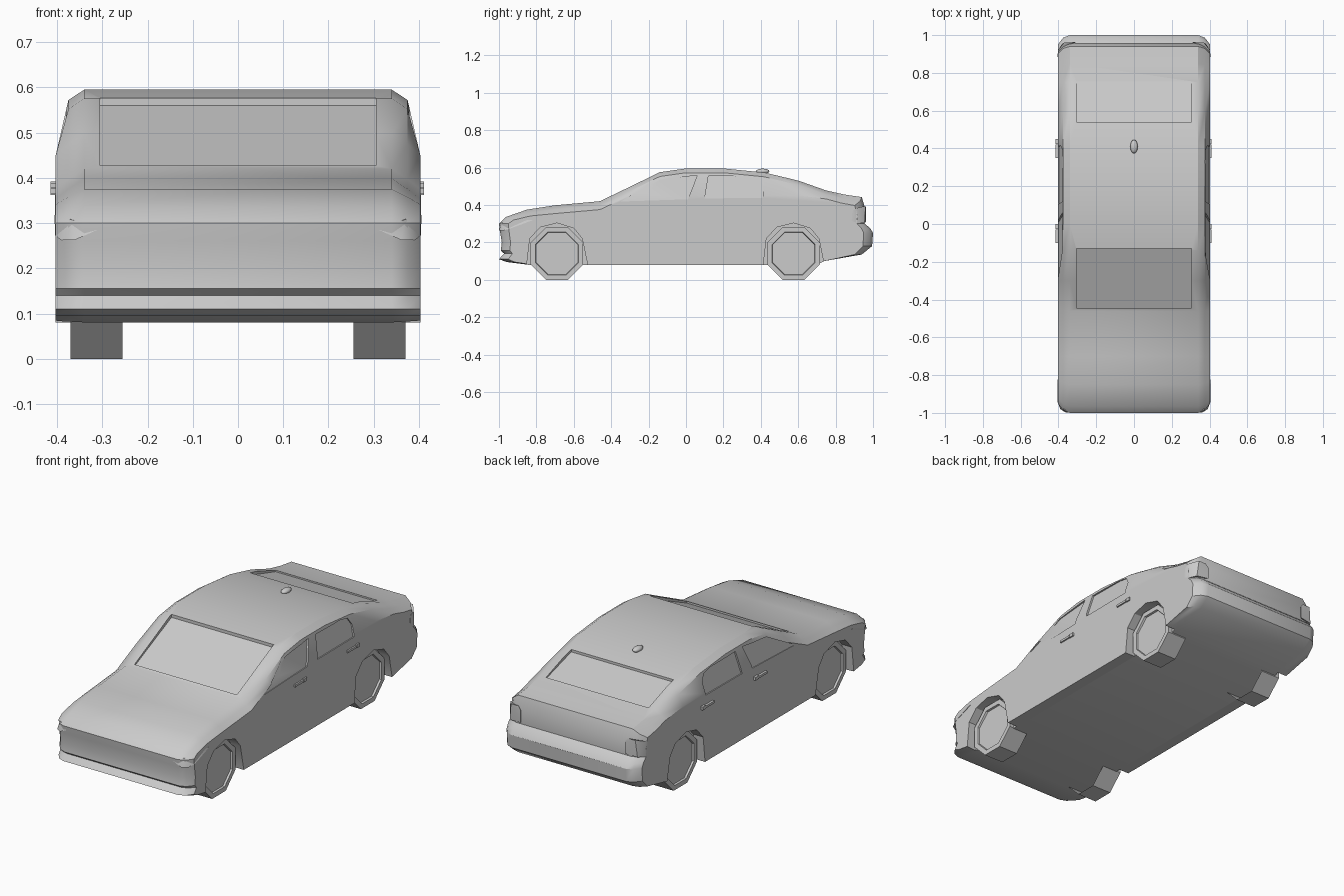
import bpy, bmesh
from math import sin, cos, pi, radians

if "Cube" in bpy.data.objects:
    bpy.data.objects.remove(bpy.data.objects["Cube"])


def make(name, bm, smooth=None):
    bmesh.ops.recalc_face_normals(bm, faces=bm.faces)
    me = bpy.data.meshes.new(name)
    bm.to_mesh(me)
    bm.free()
    ob = bpy.data.objects.new(name, me)
    bpy.context.collection.objects.link(ob)
    if smooth:
        activate(ob)
        bpy.ops.object.shade_smooth_by_angle(angle=radians(smooth))
    return ob


def activate(ob):
    bpy.ops.object.select_all(action='DESELECT')
    ob.select_set(True)
    bpy.context.view_layer.objects.active = ob


def loft(bm, rings, caps=True):
    vs = [[bm.verts.new(p) for p in r] for r in rings]
    n = len(vs[0])
    for a, b in zip(vs, vs[1:]):
        for i in range(n):
            bm.faces.new((a[i], a[(i + 1) % n], b[(i + 1) % n], b[i]))
    if caps:
        bm.faces.new(vs[0][::-1])
        bm.faces.new(vs[-1])


def prism(pts, inner, outer):
    # side profile (y, z) extruded between x = inner(z) and x = outer
    bm = bmesh.new()
    loft(bm, [[(inner(z), y, z) for y, z in pts], [(outer, y, z) for y, z in pts]])
    return bm


def cut(target, bm):
    cutter = make("cutter", bm)
    cutter.hide_render = True
    m = target.modifiers.new("cut", 'BOOLEAN')
    m.operation, m.solver, m.object = 'DIFFERENCE', 'EXACT', cutter
    activate(target)
    bpy.ops.object.modifier_apply(modifier=m.name)
    bpy.data.objects.remove(cutter)


# body: side profile lofted across the width, shrinking towards the flanks
profile = [(-1, .11), (-.972, .14), (-.99, .155), (-.985, .2), (-.995, .26), (-1, .30), (-.965, .335),
           (-.85, .375), (-.7, .398), (-.46, .42), (-.3, .497), (-.14, .575), (0, .595),
           (.2, .595), (.42, .573), (.6, .53), (.75, .477), (.85, .455), (.94, .442),
           (.958, .38), (.955, .30), (.985, .275), (1, .25), (.995, .18), (.94, .135),
           (.74, .10), (.7, .08), (-.84, .08), (-.96, .095)]


def body_slice(x, drop, cap, pull):
    out = []
    for y, z in profile:
        z = min(z - drop * max(0, min(1, (z - .3) / .1)), cap)
        y -= pull * max(0, (abs(y) - .75) / .25) * (1 if y > 0 else -1)
        out.append((x, y, z))
    return out


settings = [(.34, 0, 1, 0), (.375, .023, 1, .014), (.403, .045, .45, .05)]
bm = bmesh.new()
loft(bm, [body_slice(-x, d, c, p) for x, d, c, p in settings[::-1]] +
     [body_slice(x, d, c, p) for x, d, c, p in settings])
body = make("car_body", bm)

# wheel arches and side window recesses
arch = [(-.165, .05), (-.145, .22), (-.09, .28), (0, .303), (.09, .275), (.135, .22), (.17, .05)]
front_window = [(-.35, .418), (-.14, .535), (.06, .558), (.01, .43)]
rear_window = [(.10, .435), (.12, .556), (.33, .552), (.39, .54), (.415, .50), (.41, .437)]
for s in (-1, 1):
    for cy in (-.69, .575):
        cut(body, prism([(cy + y, z) for y, z in arch], lambda z: s * .345, s * .5))
    for win in (front_window, rear_window):
        cut(body, prism(win, lambda z: s * (.394 - .233 * (z - .45)), s * .5))

# windscreen and back window recesses
for pane in ([(-.445, .417), (-.13, .56), (-.13, .7), (-.445, .7)],
             [(.54, .531), (.755, .468), (.755, .7), (.54, .7)]):
    cut(body, prism(pane, lambda z: -.305, .305))
activate(body)
bpy.ops.object.shade_smooth_by_angle(angle=radians(32))

# eight-sided wheels, open on the inside
wheel = [(.122, .36), (.125, .37), (.152, .37), (.152, .255)]
for s, side in ((-1, "right"), (1, "left")):
    for cy, end in ((-.69, "front"), (.575, "rear")):
        bm = bmesh.new()
        loft(bm, [[(s * x, cy + r * cos((k + .5) * pi / 4), .14 + r * sin((k + .5) * pi / 4))
                   for k in range(8)] for r, x in wheel], caps=False)
        rim = [v for v in bm.verts if abs(abs(v.co.x) - .36) < 1e-4]
        bmesh.ops.contextual_create(bm, geom=rim)
        make(f"{end}_{side}_wheel", bm)


def hull(name, pts, s):
    bm = bmesh.new()
    for x, y, z in pts:
        bm.verts.new((s * x, y, z))
    bmesh.ops.convex_hull(bm, input=bm.verts)
    make(name, bm, 40)


def box(bm, x, y0, y1, z0, z1):
    loft(bm, [[(x - .012, a, b) for a, b in ((y0, z0), (y1, z0), (y1, z1), (y0, z1))],
              [(x + .008, a, b) for a, b in ((y0, z0), (y1, z0), (y1, z1), (y0, z1))]])


# lamps and door handles on both sides
headlight = [(.30, -.998, .29), (.36, -.999, .263), (.39, -.98, .262), (.404, -.945, .272),
             (.406, -.82, .318), (.398, -.90, .322), (.37, -.985, .308), (.38, -.9, .29)]
taillight = [(.31, .963, .31), (.31, .963, .375), (.325, .96, .395), (.37, .96, .395), (.38, .955, .305),
             (.402, .92, .30), (.402, .92, .385), (.405, .885, .315), (.405, .89, .37), (.34, .9, .35)]
for s, side in ((-1, "right"), (1, "left")):
    hull(f"{side}_headlight", headlight, s)
    hull(f"{side}_taillight", taillight, s)
    for y, z, end in ((-.1, .37, "front"), (.35, .382, "rear")):
        bm = bmesh.new()
        box(bm, s * .403, y, y + .072, z - .006, z + .006)
        box(bm, s * .403, y + .074, y + .1, z - .008, z + .01)
        make(f"{end}_{side}_door_handle", bm)

# roof antenna fin
bm = bmesh.new()
bmesh.ops.create_uvsphere(bm, u_segments=16, v_segments=8, radius=1)
for v in bm.verts:
    v.co = (v.co.x * .02, .41 + v.co.y * .036, .58 + v.co.z * .014)
make("roof_antenna", bm, 60)
